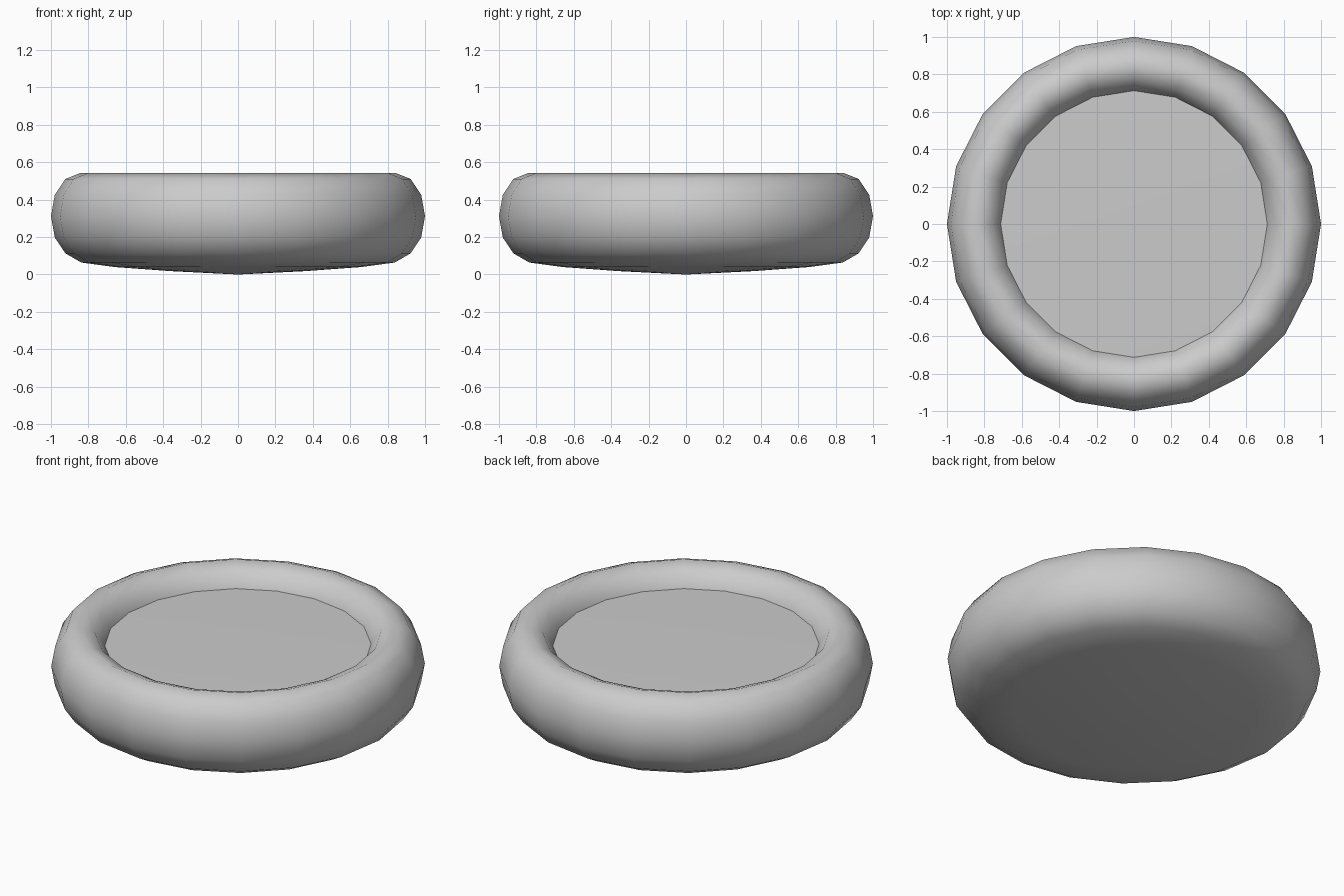
import bpy, bmesh, math

if "Cube" in bpy.data.objects:
    bpy.data.objects.remove(bpy.data.objects["Cube"])

SIDES = 20


def lathe(name, profile, smooth_angle):
    """Revolve (radius, height) points around z; radius 0 becomes a pole."""
    bm = bmesh.new()
    rings = []
    for r, z in profile:
        if r == 0:
            rings.append([bm.verts.new((0, 0, z))] * SIDES)
        else:
            rings.append([bm.verts.new((r * math.cos(math.tau * i / SIDES),
                                        r * math.sin(math.tau * i / SIDES), z))
                          for i in range(SIDES)])
    for a, b in zip(rings, rings[1:]):
        for i in range(SIDES):
            j = (i + 1) % SIDES
            bm.faces.new(list(dict.fromkeys((a[i], a[j], b[j], b[i]))))
    bmesh.ops.recalc_face_normals(bm, faces=bm.faces)
    mesh = bpy.data.meshes.new(name)
    bm.to_mesh(mesh)
    bm.free()
    obj = bpy.data.objects.new(name, mesh)
    bpy.context.collection.objects.link(obj)
    bpy.ops.object.select_all(action='DESELECT')
    obj.select_set(True)
    bpy.context.view_layer.objects.active = obj
    bpy.ops.object.shade_smooth_by_angle(angle=math.radians(smooth_angle))
    return obj


# Padded rim: tall oval cross-section, running into a shallow domed underside
underside = [(0, 0), (0.36, 0.018), (0.66, 0.04), (0.838, 0.064)]
rim = [(0.845 + 0.155 * math.cos(math.radians(a)),
        0.312 + 0.23 * math.sin(math.radians(a))) for a in range(-60, 181, 30)]
lathe("padded_rim", underside + rim + [(0.71, 0.22), (0, 0.2)], 60)

# Flat cushion filling the middle, tucked into the inner wall of the rim
lathe("cushion", [(0, 0.24), (0.70, 0.24), (0.715, 0.43), (0, 0.44)], 40)
